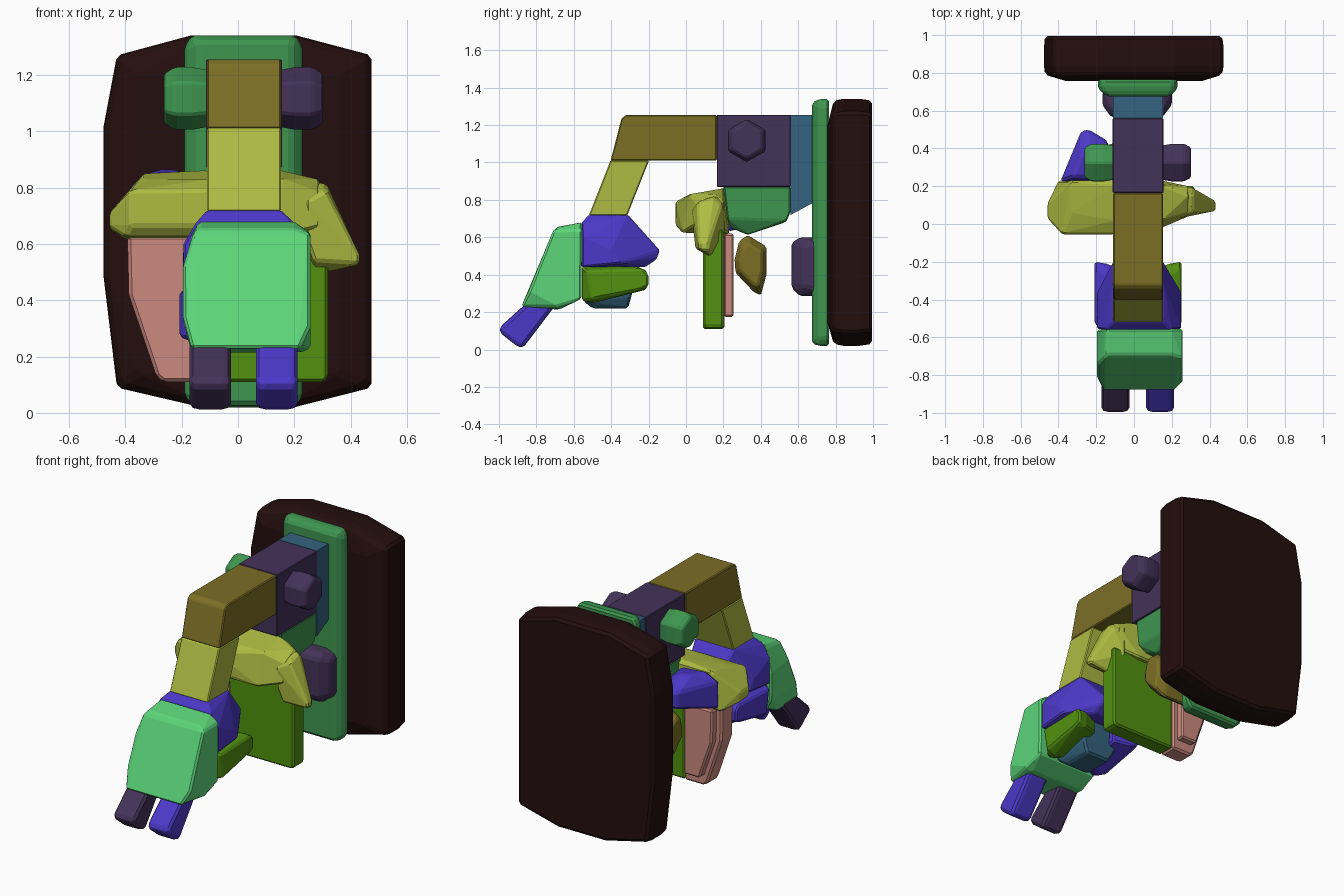
import bpy, bmesh, math

# ---- palette (display values converted to linear) ----
PALETTE = {
    "maroon": (36, 14, 14), "green": (62, 150, 80), "dusk_purple": (68, 50, 88),
    "olive": (124, 111, 37), "lime": (174, 188, 66), "violet": (77, 56, 200),
    "mint": (92, 214, 122), "pink": (203, 138, 127), "grass": (82, 146, 16),
    "teal": (52, 100, 126),
}


def linear(v):
    v /= 255
    return v / 12.92 if v < 0.04045 else ((v + 0.055) / 1.055) ** 2.4


MATS = {}
for key, rgb in PALETTE.items():
    MATS[key] = bpy.data.materials.new(key)
    MATS[key].diffuse_color = (*[linear(c) for c in rgb], 1)


def hull(name, mat, pts, bevel=0.012):
    """Convex solid around the points, with small bevelled edges."""
    bm = bmesh.new()
    for p in pts:
        bm.verts.new(p)
    bmesh.ops.remove_doubles(bm, verts=bm.verts, dist=1e-4)
    res = bmesh.ops.convex_hull(bm, input=bm.verts)
    junk = {v for v in res["geom_interior"] + res["geom_unused"]
            if isinstance(v, bmesh.types.BMVert)}
    bmesh.ops.delete(bm, geom=list(junk), context='VERTS')
    bmesh.ops.dissolve_limit(bm, angle_limit=math.radians(3),
                             verts=bm.verts, edges=bm.edges)
    if bevel:
        edges = [e for e in bm.edges if e.calc_face_angle(0) > math.radians(25)]
        bmesh.ops.bevel(bm, geom=edges, offset=bevel, segments=1,
                        affect='EDGES', clamp_overlap=True)
    bmesh.ops.recalc_face_normals(bm, faces=bm.faces)
    me = bpy.data.meshes.new(name)
    bm.to_mesh(me)
    bm.free()
    me.materials.append(MATS[mat])
    ob = bpy.data.objects.new(name, me)
    bpy.context.collection.objects.link(ob)
    return ob


def side(prof, *xs):
    """Side profile (y, z) placed at each x."""
    return [(x, y, z) for x in xs for y, z in prof]


def front(prof, *ys):
    """Front profile (x, z) placed at each y."""
    return [(x, y, z) for y in ys for x, z in prof]


def shrink(prof, f):
    """Scale a profile about its mean."""
    a = sum(p[0] for p in prof) / len(prof)
    b = sum(p[1] for p in prof) / len(prof)
    return [(a + (p[0] - a) * f, b + (p[1] - b) * f) for p in prof]


MID = 0.022            # centre line of the arm
L, R = -0.11, 0.153    # arm sides

# ---- wall slab: straight right side, bowed left side ----
slab_shape = [(-0.17, 1.34), (0.21, 1.34), (0.475, 1.27), (0.475, 0.09), (0.2, 0.02),
              (-0.13, 0.02), (-0.43, 0.09), (-0.477, 0.48), (-0.477, 1.02), (-0.43, 1.27)]
hull("back_slab", "maroon",
     front(slab_shape, 0.84, 0.93) + front(shrink(slab_shape, 0.985), 0.79, 0.995)
     + front([(-0.36, 1.2), (0.36, 1.2), (0.36, 0.14), (-0.36, 0.14)], 0.757), 0.015)
plate = [(-0.19, 1.3), (-0.165, 1.34), (0.205, 1.34), (0.23, 1.3),
         (0.23, 0.06), (0.2, 0.02), (-0.15, 0.02), (-0.19, 0.06)]
hull("mount_plate", "green", front(plate, 0.715, 0.765)
     + front([(-0.14, 1.32), (0.19, 1.32), (0.19, 0.03), (-0.14, 0.03)], 0.675))

# ---- arm ----
hull("arm_root", "teal",
     side([(0.56, 1.255), (0.69, 1.255), (0.69, 0.79), (0.64, 0.765), (0.56, 0.72)], L, R), 0)
hull("shoulder_block", "dusk_purple",
     side([(0.165, 1.255), (0.56, 1.255), (0.56, 0.87), (0.165, 0.87)], L - .003, R + .003), 0.004)
hull("upper_arm", "olive",
     side([(0.165, 1.255), (-0.32, 1.255), (-0.345, 1.235), (-0.403, 1.01), (0.165, 1.01)], L, R), 0.006)
hull("forearm", "lime",
     side([(-0.403, 1.012), (-0.197, 1.012), (-0.315, 0.715), (-0.52, 0.715)], L, R), 0.006)
hull("shoulder_base", "green",
     side([(0.2, 0.872), (0.56, 0.872), (0.56, 0.74), (0.54, 0.69), (0.22, 0.7)], L, R)
     + side([(0.24, 0.65), (0.33, 0.613), (0.53, 0.68)], -0.07, 0.11), 0.008)

# ---- hexagonal side knobs ----
for name, mat, x0, x1, tip in (("right_knob", "dusk_purple", 0.14, 0.265, 0.302),
                               ("left_knob", "green", -0.1, -0.225, -0.262)):
    ring = [(0.325 + 0.115 * math.sin(i * math.pi / 3), 1.117 + 0.115 * math.cos(i * math.pi / 3))
            for i in range(6)]
    hull(name, mat, side(shrink(ring, 0.9), x0) + side(ring, (x0 + x1) / 2, x1)
         + side(shrink(ring, 0.8), tip), 0.008)

# ---- wrist and hand ----
hull("wrist", "violet",
     side([(-0.52, 0.72), (-0.31, 0.72)], L, R)
     + side([(-0.56, 0.675), (-0.56, 0.44)], -0.15, 0.2)
     + side([(-0.555, 0.6), (-0.555, 0.44), (-0.36, 0.46), (-0.4, 0.53)], -0.195, 0.25)
     + side([(-0.14, 0.53), (-0.16, 0.48), (-0.22, 0.44)], -0.08, 0.12), 0.008)
for name, mat, s in (("right_grip", "grass", 1), ("left_grip", "violet", -1)):
    outer = [(-0.53, 0.42), (-0.23, 0.43), (-0.2, 0.4), (-0.2, 0.34), (-0.24, 0.32), (-0.5, 0.27)]
    inner = [(-0.56, 0.445), (-0.26, 0.445), (-0.21, 0.42), (-0.21, 0.32), (-0.5, 0.245), (-0.56, 0.26)]
    hull(name, mat, side(outer, MID + s * 0.23) + side(inner, MID + s * 0.17)
         + side(shrink(inner, 0.8), MID + s * 0.07), 0.01)
hull("palm_pad", "teal",
     side([(-0.55, 0.44), (-0.28, 0.44), (-0.29, 0.29), (-0.55, 0.26)], -0.1, 0.14)
     + side([(-0.5, 0.22), (-0.31, 0.22)], -0.06, 0.1))
hull("hand_block", "mint",
     side([(-0.555, 0.68), (-0.69, 0.655)], -0.14, 0.2)
     + side([(-0.555, 0.64), (-0.71, 0.635), (-0.84, 0.31), (-0.69, 0.23), (-0.56, 0.27)], -0.16, 0.258)
     + side([(-0.74, 0.52), (-0.82, 0.34), (-0.56, 0.5), (-0.56, 0.33)], -0.195, 0.258)
     + side([(-0.88, 0.23), (-0.68, 0.213)], -0.165, 0.22), 0.012)
for name, mat, x in (("left_finger", "dusk_purple", -0.098), ("right_finger", "violet", 0.138)):
    finger = [(-0.84, 0.26), (-0.68, 0.26), (-0.87, 0.01), (-0.9, 0.015), (-0.995, 0.09), (-0.995, 0.12)]
    hull(name, mat, side(finger, x - 0.05, x + 0.05)
         + side(shrink(finger, 0.9), x - 0.074, x + 0.074), 0.012)

# ---- hanging yoke with sloping right end ----
hull("yoke", "lime",
     side([(-0.055, 0.79), (-0.055, 0.665)], -0.38, -0.12)
     + side([(0.06, 0.83), (0.2, 0.85), (0.23, 0.85), (0.23, 0.64)], -0.335, -0.1)
     + side([(0.03, 0.71), (0.11, 0.71), (0.03, 0.66), (0.11, 0.65)], -0.457)
     + side([(-0.02, 0.625), (0.23, 0.615)], -0.4, 0.15)
     + side([(0.02, 0.83), (0.2, 0.862)], -0.1, 0.16)
     + side([(0.06, 0.78), (0.15, 0.83), (0.2, 0.79), (0.19, 0.65), (0.04, 0.66)], 0.29), 0.01)
hull("yoke_end", "lime",
     side([(0.03, 0.75), (0.17, 0.83), (0.21, 0.8), (0.21, 0.61), (0.04, 0.62)], 0.24)
     + side([(0.06, 0.79), (0.15, 0.815), (0.19, 0.77)], 0.315)
     + side([(0.05, 0.6), (0.05, 0.54), (0.14, 0.49), (0.18, 0.57)], 0.27)
     + side([(0.07, 0.56), (0.12, 0.56), (0.07, 0.53), (0.12, 0.525)], 0.432), 0.01)
hull("elbow_wedge", "violet",
     [(x, 0.225, z) for x in (-0.39, -0.12) for z in (0.63, 0.8)]
     + [(-0.32, 0.25, 0.855), (-0.15, 0.25, 0.84), (-0.28, 0.36, 0.868), (-0.22, 0.38, 0.865)]
     + [(x, y, z) for x, y in ((-0.28, 0.49), (-0.24, 0.5), (-0.14, 0.44)) for z in (0.7, 0.8)])

# ---- hanging panels ----
SPLIT = -0.13
hull("right_panel", "grass",
     front([(SPLIT, 0.64), (0.32, 0.64), (0.32, 0.125), (0.305, 0.11), (SPLIT, 0.11)], 0.09, 0.2), 0.012)
hull("left_panel", "pink",
     front([(SPLIT, 0.63), (-0.393, 0.63), (-0.388, 0.42), (-0.29, 0.13), (-0.265, 0.11), (SPLIT, 0.11)],
           0.09, 0.205), 0.012)
hull("panel_backing", "pink",
     front([(-0.16, 0.62), (-0.36, 0.62), (-0.355, 0.42), (-0.27, 0.175), (-0.16, 0.175)], 0.2, 0.255), 0.01)

# ---- pads behind the panels ----
pad = [(0.26, 0.48), (0.285, 0.58), (0.33, 0.612), (0.43, 0.55), (0.43, 0.4), (0.4, 0.288), (0.36, 0.31), (0.265, 0.41)]
hull("rear_pad", "olive", side(pad, -0.1, 0.1) + side(shrink(pad, 0.7), -0.18, 0.16), 0.01)
bump = [(0.565, 0.57), (0.61, 0.6), (0.7, 0.6), (0.7, 0.285), (0.61, 0.285), (0.565, 0.33)]
hull("plate_bump", "dusk_purple",
     side(bump, -0.12, 0.15) + side([(0.63, 0.55), (0.7, 0.57), (0.7, 0.32), (0.63, 0.34)], -0.168, 0.2), 0.012)
